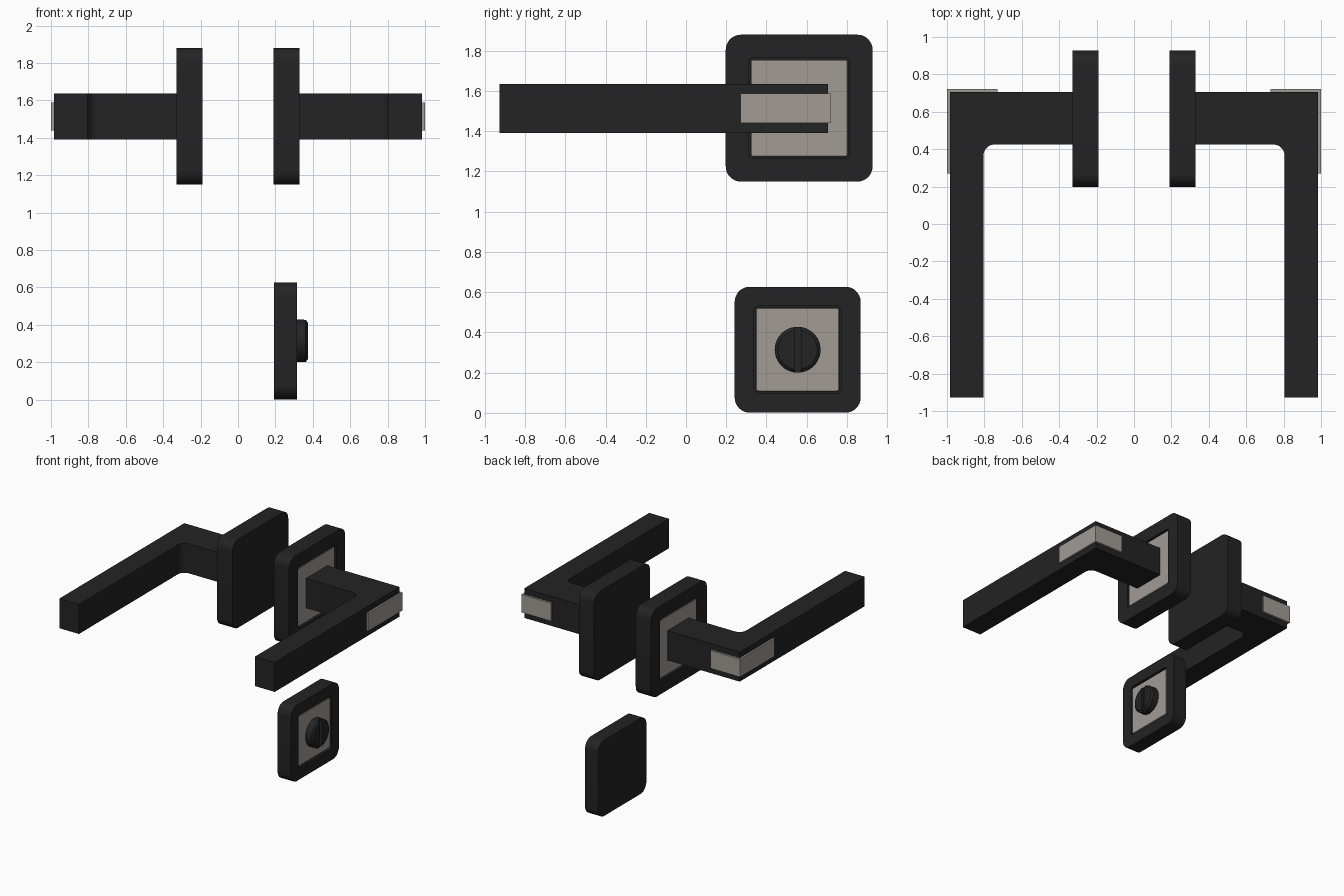
import bpy, bmesh
from math import pi, cos, sin, asin, sqrt

if "Cube" in bpy.data.objects:
    bpy.data.objects.remove(bpy.data.objects["Cube"])


def material(name, rgb):
    m = bpy.data.materials.new(name)
    m.diffuse_color = (*rgb, 1)
    m.use_nodes = True
    m.node_tree.nodes["Principled BSDF"].inputs["Base Color"].default_value = m.diffuse_color
    return m


BLACK = material("matte_black", (0.017, 0.017, 0.017))
METAL = material("brushed_metal", (0.36, 0.33, 0.30))


def loft(name, stacks, mat):
    """Skin each stack of equal-length loops and cap both ends."""
    bm = bmesh.new()
    for loops in stacks:
        rings = [[bm.verts.new(p) for p in lp] for lp in loops]
        n = len(rings[0])
        for a, b in zip(rings, rings[1:]):
            for i in range(n):
                j = (i + 1) % n
                bm.faces.new((a[i], a[j], b[j], b[i]))
        bm.faces.new(rings[0][::-1])
        bm.faces.new(rings[-1])
    bmesh.ops.recalc_face_normals(bm, faces=bm.faces[:])
    me = bpy.data.meshes.new(name)
    bm.to_mesh(me)
    bm.free()
    me.materials.append(mat)
    ob = bpy.data.objects.new(name, me)
    bpy.context.collection.objects.link(ob)
    bpy.ops.object.select_all(action='DESELECT')
    bpy.context.view_layer.objects.active = ob
    ob.select_set(True)
    bpy.ops.object.shade_smooth_by_angle(angle=pi / 6)
    return ob


def square(x, cy, cz, half, r, seg=8):
    """Rounded square loop in the YZ plane."""
    pts = []
    for k, (sy, sz) in enumerate([(1, 1), (-1, 1), (-1, -1), (1, -1)]):
        for i in range(seg + 1):
            a = (k + i / seg) * pi / 2
            pts.append((x, cy + sy * (half - r) + r * cos(a),
                        cz + sz * (half - r) + r * sin(a)))
    return pts


def rosette(name, s, cy, cz, x0, x1, half, inner):
    """Black frame with a recess that holds a metal plate."""
    loft(name + "_frame", [[
        square(s * x0, cy, cz, half, 0.075),
        square(s * x1, cy, cz, half, 0.075),
        square(s * x1, cy, cz, inner + 0.009, 0.022),
        square(s * (x1 - 0.022), cy, cz, inner + 0.009, 0.022)]], BLACK)
    loft(name + "_plate", [[
        square(s * (x1 - 0.026), cy, cz, inner, 0.013),
        square(s * (x1 - 0.011), cy, cz, inner, 0.013),
        square(s * (x1 - 0.007), cy, cz, inner - 0.004, 0.009)]], METAL)


def extrude(name, s, profile, z0, z1, mat):
    loft(name, [[[(s * x, y, z) for x, y in profile] for z in (z0, z1)]], mat)


# Lever outline seen from above, with a filleted inside corner
r = 0.06
fillet = [(0.805 + r - r * cos(a), 0.425 - r + r * sin(a))
          for a in [i * pi / 16 for i in range(9)]]
# mirror the fillet arc's centre to the inner side of the elbow
fillet = [(0.805 - r + r * cos(a), 0.425 - r + r * sin(a))
          for a in [i * pi / 16 for i in range(9)]]
lever = [(0.30, 0.705), (0.985, 0.705), (0.985, -0.927), (0.805, -0.927)] \
    + fillet + [(0.30, 0.425)]
# Metal strip wrapping the outside of the elbow
strip = [(0.73, 0.722), (1.0, 0.722), (1.0, 0.27), (0.975, 0.27),
         (0.975, 0.695), (0.73, 0.695)]

# Two mirrored handles
for side, s in (("right", 1), ("left", -1)):
    rosette(side + "_rosette", s, 0.5625, 1.515, 0.19, 0.33, 0.365, 0.242)
    extrude(side + "_lever", s, lever, 1.392, 1.636, BLACK)
    extrude(side + "_elbow_strip", s, strip, 1.44, 1.588, METAL)

# Lock rosette on the right side only
LY, LZ = 0.555, 0.314
rosette("lock_rosette", 1, LY, LZ, 0.193, 0.315, 0.313, 0.208)


# Thumb turn: round base and two half discs leaving a central slot
def disc(x, rad, n=48):
    return [(x, LY + rad * cos(2 * pi * i / n), LZ + rad * sin(2 * pi * i / n))
            for i in range(n)]


def half_disc(x, rad, s, n=24, gap=0.016):
    a0 = pi / 2 - asin(gap / rad)
    return [(x, LY + s * rad * cos(a), LZ + rad * sin(a))
            for a in [-a0 + 2 * a0 * i / n for i in range(n + 1)]]


loft("thumb_turn",
     [[disc(0.30, 0.114), disc(0.352, 0.114)]] +
     [[half_disc(0.352, 0.114, s), half_disc(0.362, 0.114, s),
       half_disc(0.374, 0.098, s)] for s in (1, -1)], BLACK)
